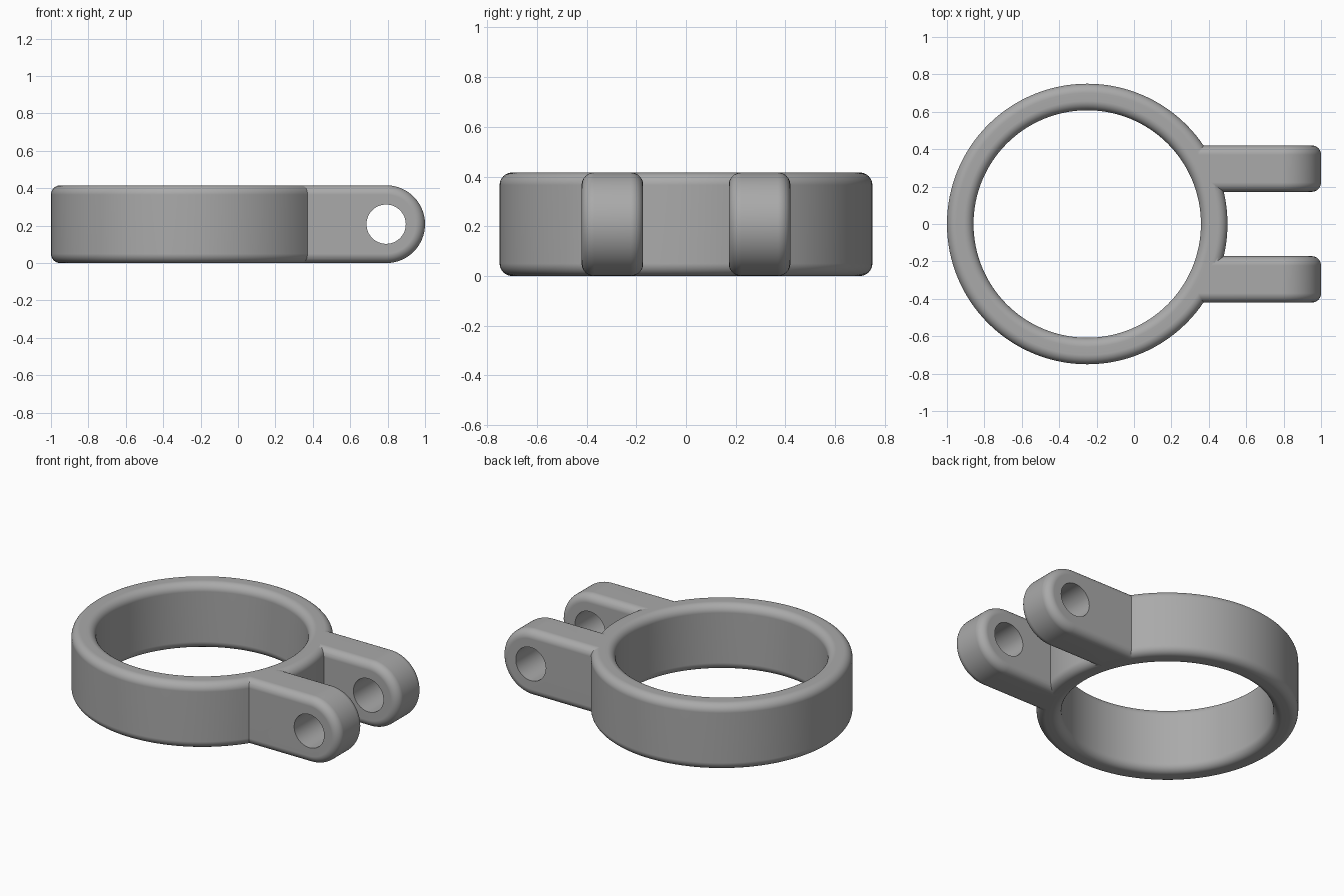
import bpy, bmesh
from math import pi, sin, cos, sqrt, radians

if "Cube" in bpy.data.objects:
    bpy.data.objects.remove(bpy.data.objects["Cube"], do_unlink=True)

HEIGHT = 0.416
RING_X, R_OUT, R_IN = -0.25, 0.75, 0.608
FILLET = 0.05
LUG_Y0, LUG_Y1 = 0.172, 0.42
HOLE_X, HOLE_R = 0.792, 0.105
MID = HEIGHT / 2

grey = bpy.data.materials.new("plain grey")
grey.use_nodes = True
colour = (0.4, 0.4, 0.4, 1)
grey.diffuse_color = colour
grey.node_tree.nodes["Principled BSDF"].inputs["Base Color"].default_value = colour


def make_object(name, bm):
    bmesh.ops.remove_doubles(bm, verts=bm.verts, dist=1e-5)
    bmesh.ops.recalc_face_normals(bm, faces=bm.faces)
    mesh = bpy.data.meshes.new(name)
    bm.to_mesh(mesh)
    bm.free()
    mesh.materials.append(grey)
    obj = bpy.data.objects.new(name, mesh)
    bpy.context.scene.collection.objects.link(obj)
    return obj


def arc(cx, cy, r, start, end, steps):
    angles = [start + (end - start) * i / steps for i in range(steps + 1)]
    return [(cx + r * cos(a), cy + r * sin(a)) for a in angles]


def make_ring():
    # Rounded rectangle section revolved about the ring axis
    bm = bmesh.new()
    corners = [(R_OUT - FILLET, HEIGHT - FILLET), (R_IN + FILLET, HEIGHT - FILLET),
               (R_IN + FILLET, FILLET), (R_OUT - FILLET, FILLET)]
    section = []
    for i, (r, z) in enumerate(corners):
        section += arc(r, z, FILLET, i * pi / 2, (i + 1) * pi / 2, 8)
    verts = [bm.verts.new((RING_X + r, 0, z)) for r, z in section]
    edges = [bm.edges.new((v, verts[i - 1])) for i, v in enumerate(verts)]
    bmesh.ops.spin(bm, geom=verts + edges, cent=(RING_X, 0, 0), axis=(0, 0, 1),
                   angle=2 * pi, steps=128, use_duplicate=False)
    return make_object("clamp_ring", bm)


def make_lug(name, side):
    # Round-ended outline lofted across the lug width, inset at both sides
    bm = bmesh.new()
    sections = [(LUG_Y0 + FILLET * (1 - cos(t)), FILLET * (1 - sin(t)))
                for t in [i * pi / 16 for i in range(9)]]
    sections += [(LUG_Y0 + LUG_Y1 - y, inset) for y, inset in reversed(sections)]
    loops = []
    for y, inset in sections:
        # The root follows the middle of the ring wall
        root = RING_X + sqrt(0.68 ** 2 - y ** 2)
        r = MID - inset
        outline = arc(1 - MID, MID, r, -pi / 2, pi / 2, 40)
        outline += [(root, MID + r), (root, MID - r)]
        loops.append([bm.verts.new((x, side * y, z)) for x, z in outline])
    for a, b in zip(loops, loops[1:]):
        for i in range(len(a)):
            bm.faces.new((a[i - 1], a[i], b[i], b[i - 1]))
    bm.faces.new(loops[0])
    bm.faces.new(loops[-1])
    return make_object(name, bm)


def make_hole_cutter():
    # Pin hole through both lugs
    bm = bmesh.new()
    loops = [[bm.verts.new((x, y, z)) for x, z in arc(HOLE_X, MID, HOLE_R, 0, 2 * pi, 64)[:-1]]
             for y in (-0.6, 0.6)]
    for i in range(64):
        bm.faces.new((loops[0][i - 1], loops[0][i], loops[1][i], loops[1][i - 1]))
    for loop in loops:
        bm.faces.new(loop)
    cutter = make_object("pin_hole_cutter", bm)
    cutter.hide_render = True
    cutter.hide_set(True)
    return cutter


def apply_boolean(target, other, operation):
    mod = target.modifiers.new(operation.title(), 'BOOLEAN')
    mod.object, mod.operation, mod.solver = other, operation, 'EXACT'
    bpy.context.view_layer.objects.active = target
    bpy.ops.object.modifier_apply(modifier=mod.name)
    bpy.data.objects.remove(other, do_unlink=True)


# Join the lugs to the ring, then drill them
clamp = make_ring()
for lug_name, lug_side in (("front_lug", -1), ("back_lug", 1)):
    apply_boolean(clamp, make_lug(lug_name, lug_side), 'UNION')
apply_boolean(clamp, make_hole_cutter(), 'DIFFERENCE')

# Smooth fillets with crisp hole rims and joints
bpy.ops.object.select_all(action='DESELECT')
clamp.select_set(True)
bpy.context.view_layer.objects.active = clamp
bpy.ops.object.shade_smooth_by_angle(angle=radians(30))
normals = clamp.modifiers.new("Weighted normals", 'WEIGHTED_NORMAL')
normals.keep_sharp = True
